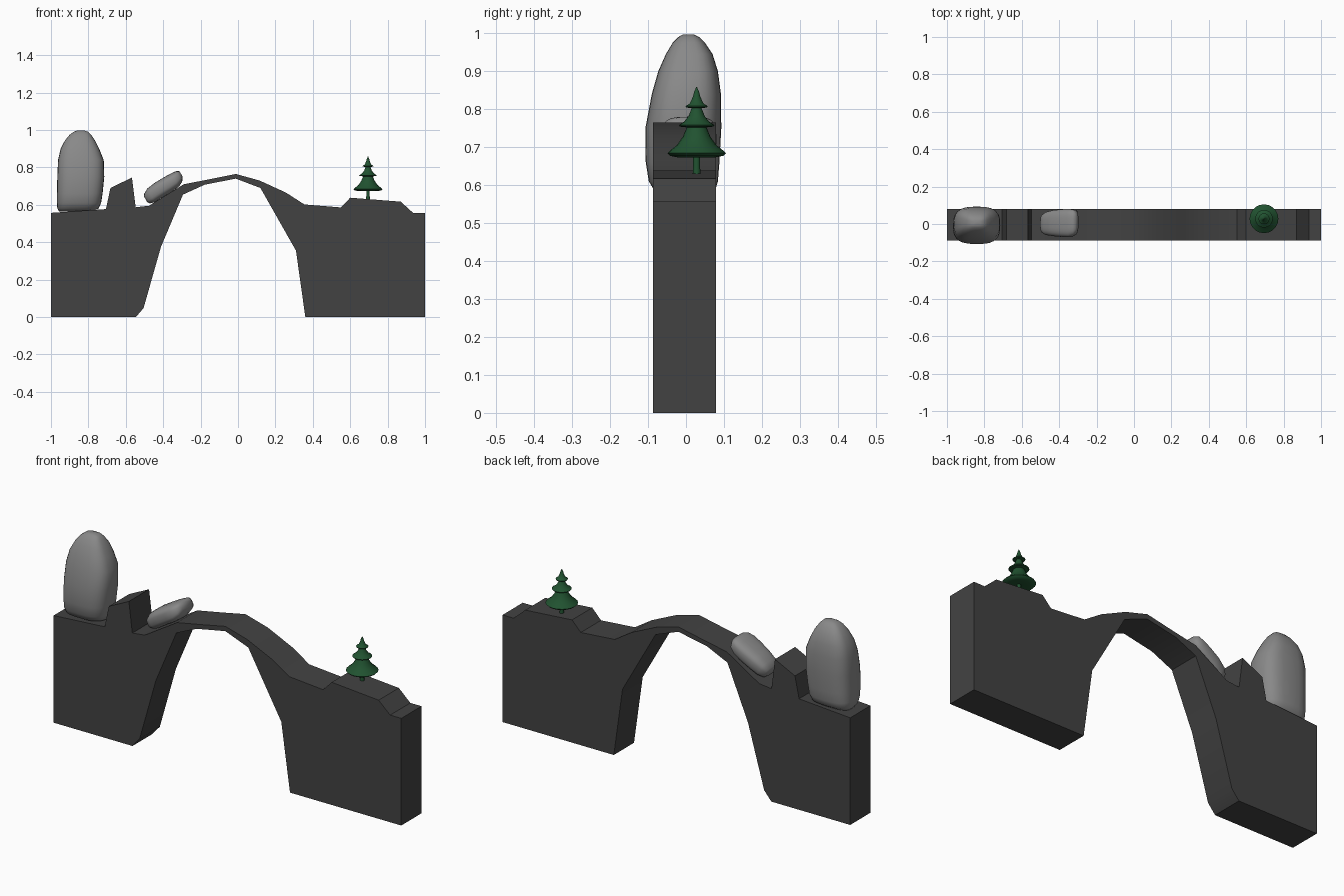
import bpy, bmesh, math
from mathutils import Matrix

if "Cube" in bpy.data.objects:
    bpy.data.objects.remove(bpy.data.objects["Cube"])


def material(name, rgb):
    m = bpy.data.materials.new(name)
    m.diffuse_color = (*rgb, 1)
    m.use_nodes = True
    m.node_tree.nodes["Principled BSDF"].inputs["Base Color"].default_value = m.diffuse_color
    return m


def finish(name, bm, mat, angle):
    bmesh.ops.recalc_face_normals(bm, faces=bm.faces)
    me = bpy.data.meshes.new(name)
    bm.to_mesh(me)
    bm.free()
    me.materials.append(mat)
    ob = bpy.data.objects.new(name, me)
    bpy.context.collection.objects.link(ob)
    bpy.ops.object.select_all(action='DESELECT')
    ob.select_set(True)
    bpy.context.view_layer.objects.active = ob
    bpy.ops.object.shade_smooth_by_angle(angle=math.radians(angle))
    return ob


def loft(levels, n, power=2.0):
    """Stack superellipse rings: each level is (z, x0, x1, y0, y1)."""
    def sp(v):
        return math.copysign(abs(v) ** (2 / power), v)
    bm = bmesh.new()
    rings = []
    for z, x0, x1, y0, y1 in levels:
        ring = []
        for i in range(n):
            a = 2 * math.pi * i / n
            ring.append(bm.verts.new(((x0 + x1) / 2 + (x1 - x0) / 2 * sp(math.cos(a)),
                                      (y0 + y1) / 2 + (y1 - y0) / 2 * sp(math.sin(a)), z)))
        rings.append(ring)
    for a, b in zip(rings, rings[1:]):
        for i in range(n):
            j = (i + 1) % n
            bm.faces.new((a[i], a[j], b[j], b[i]))
    bm.faces.new(rings[0])
    bm.faces.new(rings[-1])
    return bm


dark = material("dark_stone", (0.055, 0.055, 0.055))
grey = material("grey_stone", (0.25, 0.25, 0.25))
green = material("pine_green", (0.015, 0.085, 0.03))

# Arch: extruded front profile, top edge left to right, then underside back
profile = [(-1, .557), (-.706, .577), (-.682, .69), (-.567, .746), (-.547, .587),
           (-.476, .595), (-.29, .71), (-.15, .737), (-.012, .765), (.115, .73),
           (.257, .665), (.355, .602), (.55, .586), (.6, .638), (.87, .617),
           (.936, .557), (1, .557), (1, 0), (.36, 0), (.31, .355), (.12, .69),
           (-.012, .74), (-.177, .708), (-.294, .655), (-.412, .375),
           (-.505, .048), (-.546, 0), (-1, 0)]
bm = bmesh.new()
face = bm.faces.new([bm.verts.new((x, -.087, z)) for x, z in profile])
ext = bmesh.ops.extrude_face_region(bm, geom=[face], use_keep_orig=True)
bmesh.ops.translate(bm, vec=(0, .166, 0),
                    verts=[g for g in ext["geom"] if isinstance(g, bmesh.types.BMVert)])
finish("stone_arch", bm, dark, 30)

# Standing boulder on the left
bm = loft([(.563, -.955, -.79, -.05, .05), (.58, -.966, -.745, -.08, .075),
           (.61, -.968, -.732, -.098, .084), (.66, -.968, -.724, -.106, .088),
           (.75, -.966, -.715, -.107, .093), (.84, -.962, -.718, -.09, .092),
           (.90, -.948, -.742, -.073, .084), (.945, -.925, -.765, -.053, .07),
           (.975, -.9, -.785, -.035, .05), (.99, -.88, -.8, -.02, .035),
           (.997, -.86, -.82, -.008, .02)], 28, 2.9)
finish("large_boulder", bm, grey, 60)

# Leaning boulder, lofted along its long axis and tipped over
bm = loft([(-.116, -.012, .022, -.03, .03), (-.107, -.025, .036, -.048, .05),
           (-.08, -.04, .043, -.06, .065), (-.03, -.047, .041, -.066, .075),
           (.03, -.048, .04, -.07, .08), (.07, -.047, .036, -.07, .08),
           (.1, -.044, .022, -.058, .075), (.116, -.034, -.002, -.035, .055)], 28, 2.9)
bm.transform(Matrix.Translation((-.396, 0, .692)) @ Matrix.Rotation(math.radians(60), 4, 'Y'))
finish("small_boulder", bm, grey, 60)


# Pine tree: trunk and flared tiers turned around one axis
def turned(name, rz):
    bm = loft([(z, -r, r, -r, r) for r, z in rz], 20)
    bm.transform(Matrix.Translation((.695, .028, 0)))
    finish(name, bm, green, 40)


turned("tree_trunk", [(.011, .62), (.009, .65), (.009, .7)])
turned("tree_foliage", [
    (.015, .676), (.05, .673), (.07, .677), (.077, .684), (.07, .691), (.052, .705),
    (.036, .728), (.026, .752), (.044, .754), (.047, .758), (.033, .767),
    (.021, .782), (.013, .803), (.027, .804), (.029, .808), (.018, .815),
    (.01, .832), (.006, .847), (.001, .858)])
